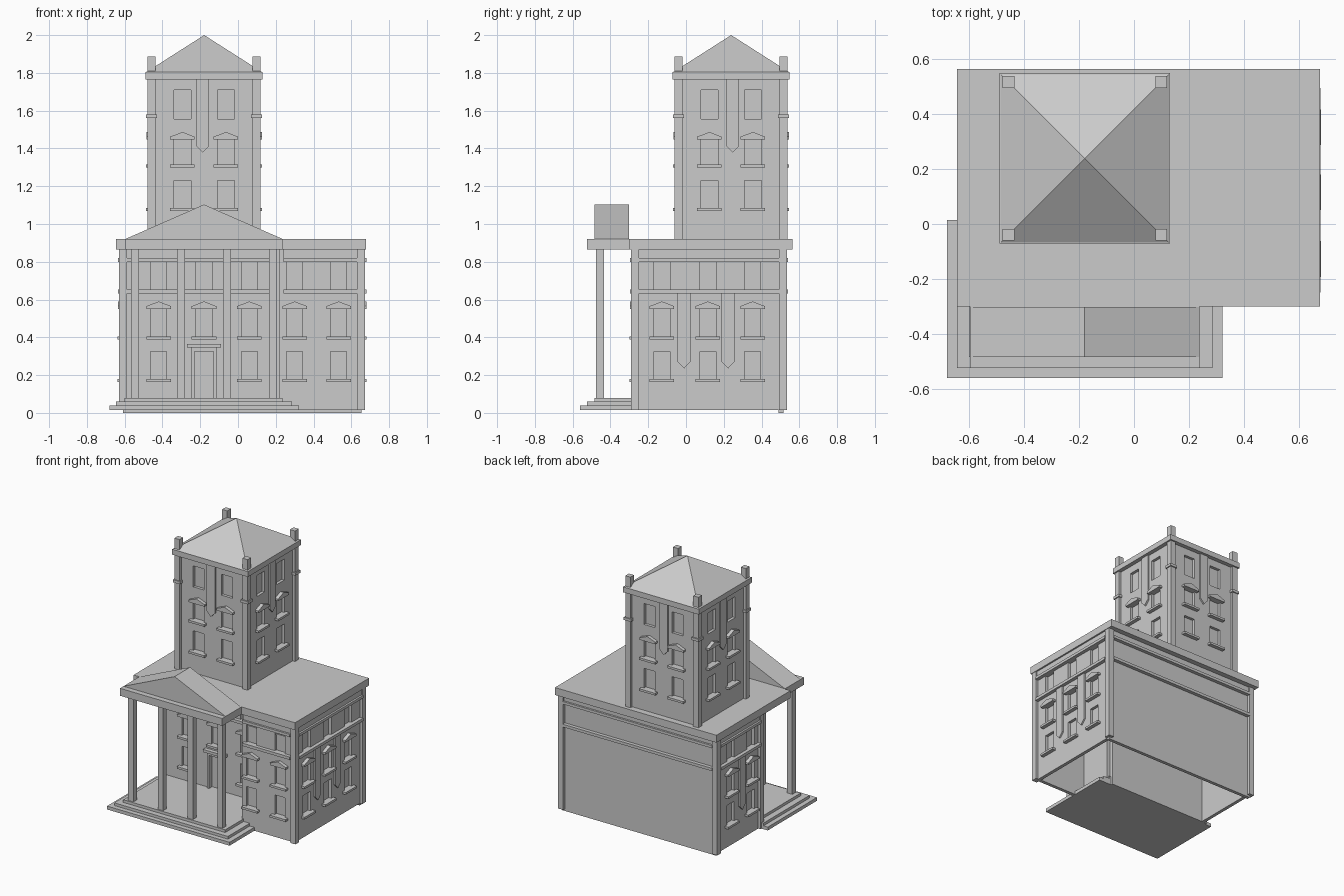
import bpy, bmesh
from math import pi
from mathutils import Matrix

if "Cube" in bpy.data.objects:
    bpy.data.objects.remove(bpy.data.objects["Cube"])


def finish(bm, name, M=Matrix(), recalc=True):
    if recalc:
        bmesh.ops.recalc_face_normals(bm, faces=bm.faces)
    me = bpy.data.meshes.new(name)
    bm.to_mesh(me)
    bm.free()
    ob = bpy.data.objects.new(name, me)
    ob.matrix_world = M
    bpy.context.collection.objects.link(ob)
    return ob


def prism(name, pts, y0, y1, M=Matrix()):
    """Extrude an (x, z) outline from y0 to y1."""
    bm = bmesh.new()
    f = bm.faces.new([bm.verts.new((x, y0, z)) for x, z in pts])
    ext = bmesh.ops.extrude_face_region(bm, geom=[f])["geom"]
    for v in ext:
        if isinstance(v, bmesh.types.BMVert):
            v.co.y = y1
    # keep the starting face as a cap
    bmesh.ops.holes_fill(bm, edges=[e for e in bm.edges if e.is_boundary])
    return finish(bm, name, M)


def box(name, x0, x1, y0, y1, z0, z1, M=Matrix()):
    return prism(name, [(x0, z0), (x1, z0), (x1, z1), (x0, z1)], y0, y1, M)


def wall(name, half, y, z0, z1, holes, M):
    """Flat wall with recessed windows (u, width, z0, z1), thickened inward."""
    us = sorted({-half, half, *(u + s * w / 2 for u, w, _, _ in holes for s in (-1, 1))})
    zs = sorted({z0, z1, *(z for h in holes for z in h[2:])})
    bm = bmesh.new()
    for a, b in zip(us, us[1:]):
        for c, d in zip(zs, zs[1:]):
            mu, mz = (a + b) / 2, (c + d) / 2
            if any(abs(mu - u) < w / 2 and h0 < mz < h1 for u, w, h0, h1 in holes):
                continue
            bm.faces.new([bm.verts.new((p, y, q)) for p, q in ((a, c), (b, c), (b, d), (a, d))])
    bmesh.ops.remove_doubles(bm, verts=bm.verts, dist=1e-5)
    m = finish(bm, name, M, False).modifiers.new("thickness", 'SOLIDIFY')
    m.thickness, m.offset = 0.025, -1
    for u, w, h0, h1 in holes:
        box("window_pane", u - w / 2, u + w / 2, y + .021, y + .025, h0, h1, M)


def sill(u, z, y, M):
    box("window_sill", u - .065, u + .065, y - .028, y + .02, z - .016, z, M)


def hood(u, z, y, M):
    prism("window_hood", [(u - .065, z), (u + .065, z), (u + .065, z + .015),
                          (u, z + .04), (u - .065, z + .015)], y - .026, y + .02, M)


def pendant(u, top, bottom, y, M):
    prism("hanging_panel", [(u - .034, top), (u - .034, bottom + .035), (u, bottom),
                            (u + .034, bottom + .035), (u + .034, top)], y - .012, y + .005, M)


def frame(cx, cy, k):
    """Side frame: local -y is the outward direction (0 front, 1 right, 2 back, 3 left)."""
    return Matrix.Translation((cx, cy, 0)) @ Matrix.Rotation(k * pi / 2, 4, 'Z')


# ---- main block walls: name, frame on the wall plane, half width, window columns, pendants ----
W, DOOR = .085, .015
PORCH = frame(-.195, .005, 0)
WING = frame(.435, -.27, 0)
walls = (("porch", PORCH, .415, (-.225, DOOR, .255), ()),
         ("wing", WING, .215, (-.135, .098), ()),
         ("right", frame(.653, .1225, 1), .3925, (-.25, -.007, .23), (-.133, .1)),
         ("left", frame(-.61, .26, 3), .255, (.145, -.09), (.035,)),
         ("back", frame(.0215, .515, 2), .6315, (), ()))
for name, M, half, cols, pends in walls:
    holes = []
    for u in cols:
        holes += [(u, W, .65, .80), (u, W, .405, .555)]
        sill(u, .405, 0, M)
        hood(u, .55, 0, M)
        if u == DOOR:
            holes.append((u, .10, .08, .325))
        else:
            holes.append((u, W, .18, .325))
            sill(u, .18, 0, M)
    wall(name + "_wall", half, 0, 0 if name == "back" else .015, .865, holes, M)
    for z0, z1, out in ((.631, .652, .026), (.80, .82, .026), (.82, .865, .012)):
        box(name + "_band", -half + .02, half - .02, -out, .01, z0, z1, M)
    for u in pends:
        pendant(u, .632, .235, 0, M)
# plain inner side of the wing facing the porch
box("wing_side_wall", .22, .245, -.27, .005, .015, .865)

for x, y in ((-.63, -.015), (-.63, .493), (.631, .493), (.631, -.29)):
    box("corner_pilaster", x, x + .042, y, y + .042, .015, .865)
box("main_roof_slab", -.645, .677, -.30, .565, .865, .92)

# ---- window bars and doorway on the front ----
for u in (-.225, DOOR, .255):
    for z0, z1 in ((.65, .80), (.405, .555), (.18, .325)):
        if u != DOOR or z0 != .18:
            box("window_mullion", u - .005, u + .005, .014, .022, z0, z1, PORCH)
for u in (-.135, .098):
    box("window_transom", u - W / 2, u + W / 2, .014, .022, .762, .772, WING)
for x in (-.245, -.13):
    box("door_jamb", x, x + .015, -.01, .03, .08, .345)
box("door_head", -.23, -.13, -.01, .03, .325, .345)
box("door_lintel", -.27, -.09, -.025, .03, .345, .365)

# ---- portico ----
for i, (x0, x1, y0) in enumerate(((-.68, .323, -.56), (-.645, .285, -.525), (-.60, .235, -.485))):
    z0 = (.015, .04, .06)[i]
    box("portico_step", x0, x1, y0, .015, z0, (.04, .06, .08)[i])
for x in (-.545, -.302, -.058, .185):
    box("portico_column", x - .021, x + .021, -.476, -.434, .08, .865)
box("portico_slab", -.598, .238, -.525, -.30, .865, .92)
prism("pediment", [(-.598, .92), (.238, .92), (-.18, 1.103)], -.485, -.303)

# ---- tower ----
TX, TY, T = -.179, .239, .299
TW = T - .02
for k, side in enumerate(("front", "right", "back", "left")):
    M = frame(TX, TY, k)
    holes = []
    for u in (-.115, .115):
        holes += [(u, .09, 1.085, 1.23), (u, .09, 1.315, 1.46), (u, .09, 1.555, 1.71)]
        sill(u, 1.085, -TW, M)
        sill(u, 1.315, -TW, M)
        hood(u, 1.447, -TW, M)
    wall("tower_%s_wall" % side, TW, -TW, .92, 1.765, holes, M)
    pendant(-.008 if k == 0 else .008, 1.765, 1.378, -TW, M)
    c = T - .021
    box("tower_pilaster", -c - .021, -c + .021, -c - .021, -c + .021, .92, 1.765, M)
    box("pilaster_cap", -c - .029, -c + .029, -c - .029, -c + .029, 1.56, 1.58, M)
    box("roof_post", -c - .021, -c + .021, -c - .021, -c + .021, 1.80, 1.886, M)
M = frame(TX, TY, 0)
box("tower_cornice", -.31, .31, -.31, .31, 1.765, 1.805, M)

# pyramid roof
bm = bmesh.new()
bmesh.ops.create_cone(bm, cap_ends=True, segments=4, radius1=.309 * 2 ** .5, radius2=0, depth=.197,
                      matrix=Matrix.Translation((0, 0, 1.9015)) @ Matrix.Rotation(pi / 4, 4, 'Z'))
finish(bm, "tower_roof", M)
